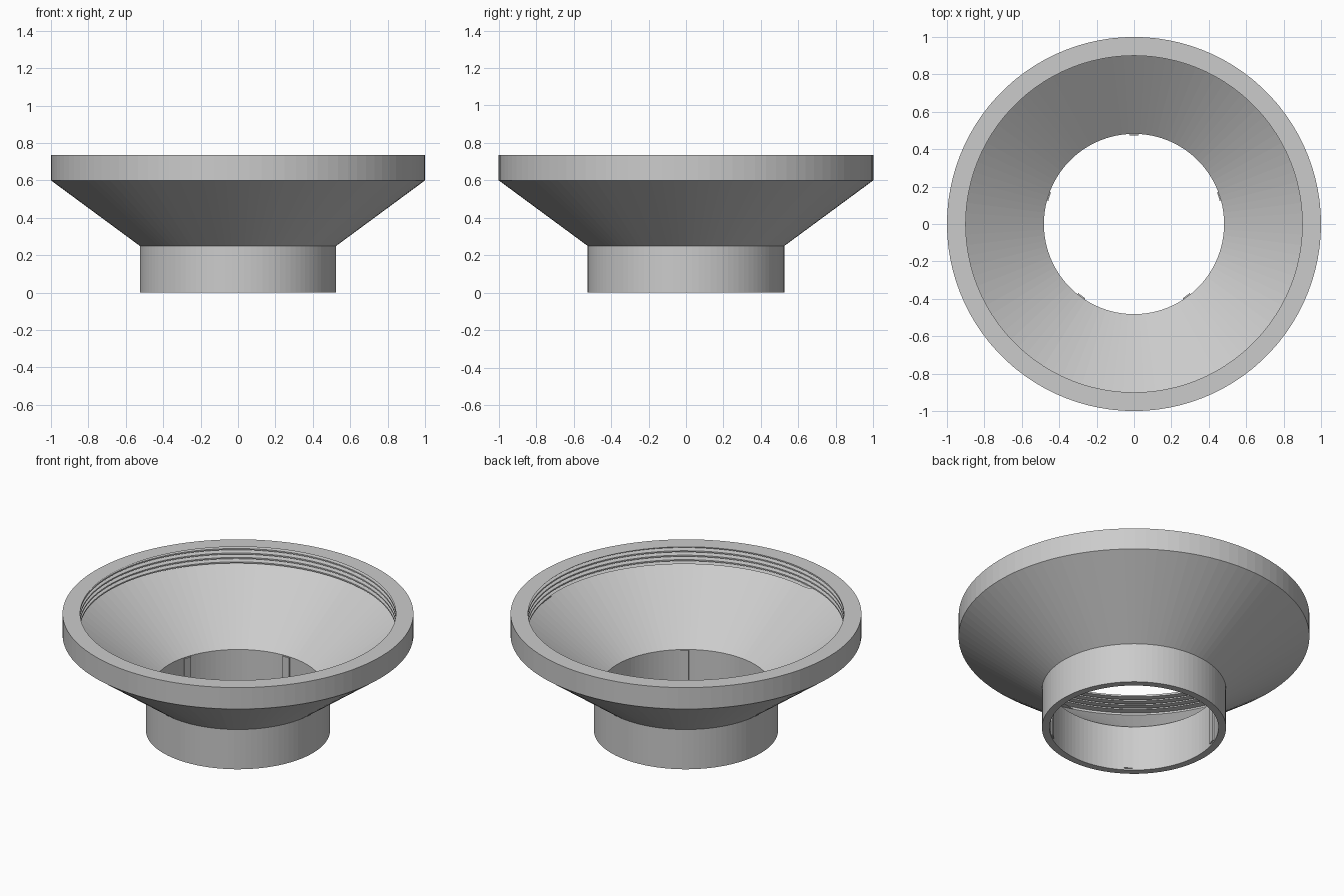
import bpy, bmesh, math
from mathutils import Vector

cube = bpy.data.objects.get("Cube")
if cube:
    bpy.data.objects.remove(cube, do_unlink=True)

SEG = 100
TAU = math.tau
BORE, BORE_TOP = 0.482, 0.284
CREST, ROOT = 0.90, 0.932
THREAD_LOW, TOP = 0.622, 0.735
PITCH = 0.028

grey = bpy.data.materials.new("plain_grey")
grey.use_nodes = True
colour = (0.6, 0.6, 0.6, 1)
grey.diffuse_color = colour
grey.node_tree.nodes["Principled BSDF"].inputs["Base Color"].default_value = colour


def polar(r, a, z):
    return Vector((r * math.cos(a), r * math.sin(a), z))


def finish(bm, name):
    bmesh.ops.remove_doubles(bm, verts=bm.verts, dist=0.00005)
    bmesh.ops.recalc_face_normals(bm, faces=bm.faces)
    mesh = bpy.data.meshes.new(name)
    bm.to_mesh(mesh)
    bm.free()
    mesh.materials.append(grey)
    obj = bpy.data.objects.new(name, mesh)
    bpy.context.collection.objects.link(obj)
    return obj


def skin(bm, columns):
    """Join neighbouring columns of points with quads, dropping collapsed ones."""
    for left, right in zip(columns, columns[1:]):
        for k in range(len(left) - 1):
            corners = [left[k], right[k], right[k + 1], left[k + 1]]
            pts = []
            for p in corners:
                if all((p - q).length > 0.00005 for q in pts):
                    pts.append(p)
            if len(pts) > 2:
                bm.faces.new([bm.verts.new(p) for p in pts])


# Funnel: spout, cone and rim outside, then bore and cone inside
bm = bmesh.new()
profile = [(CREST, TOP), (1, TOP), (1, 0.6), (0.525, 0.25), (0.525, 0),
           (BORE, 0), (BORE, BORE_TOP), (ROOT, THREAD_LOW)]
angles = [TAU * i / SEG for i in range(SEG + 1)]
skin(bm, [[polar(r, a, z) for r, z in profile] for a in angles])

# Internal screw thread: rows climb one pitch per turn and end at both edges
phases = [(0, CREST), (0.3, CREST), (0.5, ROOT), (0.8, ROOT)]


def thread_column(a):
    points = []
    for turn in range(-2, 7):
        for phase, r in phases:
            z = THREAD_LOW + PITCH * (turn + phase + a / TAU)
            if z <= THREAD_LOW:
                r, z = ROOT, THREAD_LOW
            elif z >= TOP:
                r, z = CREST, TOP
            points.append(polar(r, a, z))
    return points


skin(bm, [thread_column(a) for a in angles])
finish(bm, "threaded_funnel")

# Five shallow grip ribs inside the spout
for i in range(5):
    centre = math.radians(18 + 72 * i)
    bm = bmesh.new()
    bmesh.ops.create_cube(bm, size=1)
    for v in bm.verts:
        r = 0.475 if v.co.x < 0 else BORE + 0.01
        z = 0.01 if v.co.z < 0 else BORE_TOP - 0.004
        v.co = polar(r, centre + v.co.y * 0.1, z)
    finish(bm, f"bore_rib_{i + 1}")
